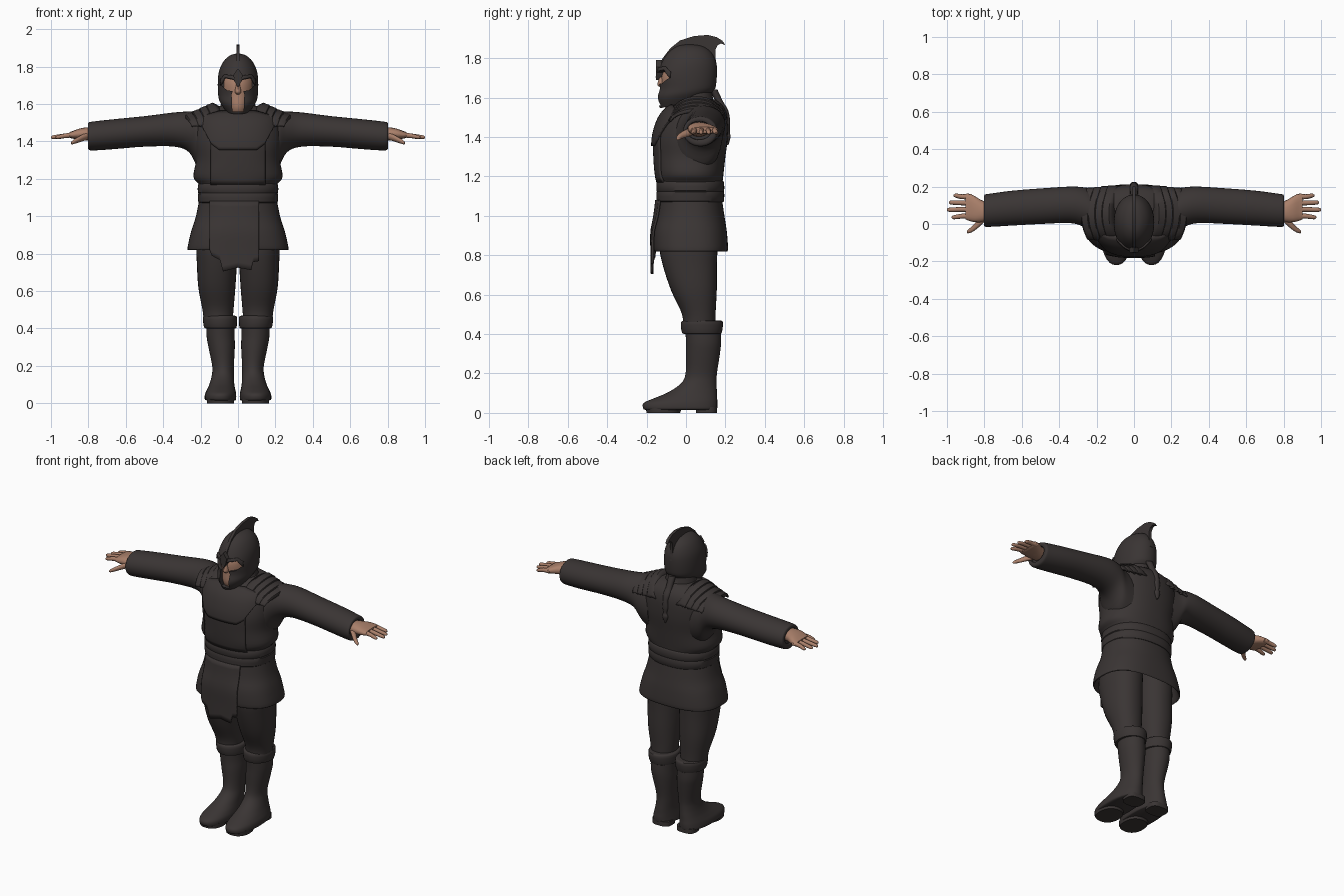
import bpy, bmesh, math


def material(name, rgb):
    m = bpy.data.materials.new(name)
    m.diffuse_color = (*rgb, 1)
    return m


DARK = material("dark cloth", (0.042, 0.035, 0.034))
SKIN = material("skin", (0.40, 0.215, 0.145))


def finish(name, bm, mat, mirror=False, thick=0):
    bmesh.ops.recalc_face_normals(bm, faces=bm.faces)
    me = bpy.data.meshes.new(name)
    bm.to_mesh(me)
    bm.free()
    me.materials.append(mat)
    ob = bpy.data.objects.new(name, me)
    bpy.context.collection.objects.link(ob)
    if thick:
        s = ob.modifiers.new("thickness", 'SOLIDIFY')
        s.thickness, s.offset = thick, 0
    if mirror:
        ob.modifiers.new("mirror", 'MIRROR').use_mirror_merge = False
    return ob


def catmull(a, b, c, d, t):
    return [q + 0.5 * t * (r - p + t * (2*p - 5*q + 4*r - s + t * (3*(q - r) + s - p)))
            for p, q, r, s in zip(a, b, c, d)]


def smooth_rows(rows, steps):
    out, n = [], len(rows)
    for i in range(n - 1):
        for k in range(steps):
            out.append(catmull(rows[max(i-1, 0)], rows[i], rows[i+1], rows[min(i+2, n-1)], k / steps))
    return out + [list(rows[-1])]


def loft(name, rows, mat, axis='z', n=32, steps=4, mirror=False, warp=None):
    """rows: (position, a_min, a_max, b_min, b_max, roundness power)"""
    bm, rings = bmesh.new(), []
    for t, a0, a1, b0, b1, p in smooth_rows(rows, steps):
        ring = []
        for k in range(n):
            c, s = math.cos(2*math.pi*k/n), math.sin(2*math.pi*k/n)
            a = (a0+a1)/2 + (a1-a0)/2 * math.copysign(abs(c)**(2/p), c)
            b = (b0+b1)/2 + (b1-b0)/2 * math.copysign(abs(s)**(2/p), s)
            co = (a, b, t) if axis == 'z' else (t, a, b)
            ring.append(bm.verts.new(warp(*co) if warp else co))
        rings.append(ring)
    for r, q in zip(rings, rings[1:]):
        for k in range(n):
            bm.faces.new((r[k], r[(k+1) % n], q[(k+1) % n], q[k]))
    bm.faces.new(rings[0])
    bm.faces.new(rings[-1])
    return finish(name, bm, mat, mirror)


def sym(z, w, y0, y1, p=2.3):
    return (z, -w, w, y0, y1, p)


def front_y(rows, x, z):
    """front surface of a lofted body at (x, z)"""
    rs = sorted(smooth_rows(rows, 4), key=lambda r: r[0])
    z = min(max(z, rs[0][0]), rs[-1][0])
    for a, b in zip(rs, rs[1:]):
        if z <= b[0]:
            f = (z - a[0]) / max(b[0] - a[0], 1e-6)
            _, x0, x1, y0, y1, p = [u + f*(v-u) for u, v in zip(a, b)]
            break
    q = min(abs(x) / x1, 0.98)
    return (y0+y1)/2 - (y1-y0)/2 * (1 - q**p)**(1/p)


def at(pts, x):
    for (a, u), (b, v) in zip(pts, pts[1:]):
        if x <= b:
            return u + (v-u) * max(0, x-a) / (b-a)
    return pts[-1][1]


def plate(name, rows, low, high, off, thick=0.01, nx=28, nz=12, mirror=False):
    """plate hugging a body's front between two outlines (x, z)"""
    bm, grid = bmesh.new(), []
    x0, x1 = low[0][0], low[-1][0]
    for i in range(nx + 1):
        x = x0 + (x1-x0) * i / nx
        lo, hi = at(low, x), at(high, x)
        zs = [lo + (hi-lo) * j / nz for j in range(nz + 1)]
        grid.append([bm.verts.new((x, front_y(rows, x, z) - off, z)) for z in zs])
    for g, h in zip(grid, grid[1:]):
        for j in range(nz):
            bm.faces.new((g[j], h[j], h[j+1], g[j+1]))
    return finish(name, bm, DARK, mirror, thick)


def prism(name, pts, lo, hi, axis):
    bm = bmesh.new()
    ends = [[bm.verts.new((d, u, v) if axis == 'x' else (u, d, v)) for u, v in pts] for d in (lo, hi)]
    for e in ends:
        bm.faces.new(e)
    for k in range(len(pts)):
        j = (k+1) % len(pts)
        bm.faces.new((ends[0][k], ends[0][j], ends[1][j], ends[1][k]))
    return finish(name, bm, DARK)


# tunic: torso and hollow-hemmed skirt
torso = [sym(1.06, .195, -.135, .18), sym(1.16, .205, -.14, .185), sym(1.21, .238, -.15, .19),
         sym(1.30, .225, -.157, .20), sym(1.40, .235, -.157, .212), sym(1.50, .225, -.125, .21),
         sym(1.555, .185, -.075, .19), sym(1.59, .11, -.02, .15)]
loft("tunic_torso", torso, DARK, n=48)
skirt = [sym(.83, .27, -.165, .213, 2.6), sym(.92, .25, -.165, .207, 2.5), sym(1.0, .225, -.15, .195),
         sym(1.1, .205, -.138, .18)]
loft("tunic_skirt", [sym(.92, .235, -.145, .19, 2.5), sym(.83, .258, -.152, .2, 2.6)] + skirt, DARK, n=48)
loft("belt", [sym(1.07, .20, -.14, .185), sym(1.075, .212, -.15, .193), sym(1.12, .215, -.15, .194),
              sym(1.124, .207, -.146, .19), sym(1.128, .215, -.15, .194), sym(1.17, .213, -.15, .193),
              sym(1.178, .20, -.14, .185)], DARK, n=48, steps=2)

# breast panel, bib and hanging front flap
plate("breast_panel", torso, [(-.145, 1.17), (.145, 1.17)], [(-.145, 1.46), (.145, 1.46)], .004)
plate("chest_bib", torso, [(-.2, 1.5), (-.14, 1.385), (-.1, 1.355), (.1, 1.355), (.14, 1.385), (.2, 1.5)],
      [(-.2, 1.53), (-.1, 1.56), (.1, 1.56), (.2, 1.53)], .011, .012, 40)
plate("front_flap", skirt, [(-.15, .82), (-.14, .79), (-.095, .765), (-.08, .705), (0, .725), (.07, .712),
                            (.08, .755), (.11, .76)], [(-.15, 1.08), (.11, 1.08)], .01, .012, 52)

# sleeves
loft("sleeve", [(.15, -.06, .18, 1.22, 1.55, 2), (.21, -.055, .185, 1.25, 1.56, 2), (.26, -.02, .195, 1.34, 1.56, 2),
                (.34, .005, .2, 1.372, 1.555, 2), (.5, 0, .19, 1.372, 1.535, 2), (.65, -.008, .178, 1.36, 1.52, 2),
                (.77, -.015, .162, 1.352, 1.507, 2), (.80, -.012, .155, 1.358, 1.5, 2), (.80, .005, .13, 1.385, 1.48, 2),
                (.785, .005, .13, 1.385, 1.48, 2)], DARK, 'x', mirror=True)

# hands
loft("palm", [(.76, .02, .11, 1.4, 1.475, 2), (.81, .01, .125, 1.405, 1.475, 2.2), (.85, .01, .148, 1.412, 1.468, 2.5),
              (.885, .018, .163, 1.415, 1.455, 2.6), (.9, .025, .16, 1.42, 1.45, 2.6)], SKIN, 'x', 20, mirror=True)
for i, (y, tip) in enumerate([(.042, .975), (.078, 1.0), (.113, .99), (.146, .965)]):
    y1 = y + (i - 1.5) * .004
    loft("finger", [(.87, y-.015, y+.015, 1.42, 1.45, 2), (.92, y-.013, y+.013, 1.418, 1.444, 2),
                    (tip-.012, y1-.011, y1+.011, 1.413, 1.433, 2), (tip, y1-.003, y1+.003, 1.419, 1.425, 2)],
         SKIN, 'x', 10, 3, True)
loft("thumb", [(.80, .01, .055, 1.41, 1.45, 2), (.835, -.022, .022, 1.4, 1.435, 2), (.865, -.043, -.012, 1.39, 1.418, 2),
               (.888, -.05, -.03, 1.384, 1.402, 2), (.893, -.045, -.04, 1.39, 1.395, 2)], SKIN, 'x', 12, mirror=True)

# layered shoulder plates, arching front to back
for i in range(4):
    bm, cols = bmesh.new(), []
    xa, xb, top = .105 + .04*i, .165 + .037*i, 1.59 - .017*i
    for k in range(25):
        a = math.radians(12 + 156*k/24)
        c, s = math.cos(a), math.sin(a)
        cols.append([bm.verts.new((x - .035*abs(c)**2, .055 - (.15 - .004*i)*c, 1.465 + (z - 1.465)*s))
                     for x, z in ((xa, top - .004), ((xa+xb)/2, top + .012), (xb, top + .002), (xb + .004, top - .014))])
    for g, h in zip(cols, cols[1:]):
        for j in range(3):
            bm.faces.new((g[j], h[j], h[j+1], g[j+1]))
    finish("shoulder_plate", bm, DARK, True, .01)

# legs, boots and cuffs
loft("trouser_leg", [(.42, .03, .18, -.015, .15, 2), (.5, .024, .19, -.02, .15, 2.1), (.62, .014, .212, -.075, .156, 2.2),
                     (.75, .006, .22, -.118, .157, 2.2), (.85, .003, .222, -.135, .16, 2.2), (.96, .0, .2, -.12, .16, 2.2)],
     DARK, mirror=True)
loft("boot", [(.015, .016, .165, -.205, .15, 2.3), (.022, .01, .178, -.217, .158, 2.3), (.05, .01, .176, -.215, .16, 2.2),
              (.075, .015, .165, -.16, .158, 2.2), (.105, .02, .152, -.09, .157, 2.1), (.15, .022, .14, -.025, .155, 2),
              (.2, .022, .138, -.002, .157, 2), (.3, .017, .158, 0, .172, 2), (.36, .018, .168, 0, .178, 2),
              (.44, .018, .17, -.005, .175, 2)], DARK, mirror=True)
loft("heel", [(0, .025, .15, .05, .157, 3), (.03, .025, .15, .05, .157, 3)], DARK, steps=1, mirror=True)
loft("toe_sole", [(0, .022, .165, -.2, -.03, 2.3), (.03, .02, .168, -.205, -.02, 2.3)], DARK, steps=1, mirror=True)
loft("boot_cuff", [(.4, .025, .16, 0, .17, 2), (.403, .009, .18, -.018, .18, 2), (.43, .006, .186, -.025, .186, 2),
                   (.46, .006, .188, -.025, .187, 2), (.468, .015, .18, -.015, .178, 2), (.468, .03, .165, 0, .16, 2)],
     DARK, steps=2, mirror=True)

# head, nose and scarf collar
loft("head", [sym(1.53, .055, -.09, .1, 2), sym(1.58, .066, -.122, .1, 2), sym(1.65, .085, -.122, .11, 2),
              sym(1.72, .088, -.122, .12, 2), sym(1.79, .07, -.085, .1, 2)], SKIN)
loft("nose", [sym(1.652, .008, -.13, -.11, 2), sym(1.665, .017, -.145, -.1, 2), sym(1.7, .011, -.136, -.1, 2),
              sym(1.73, .008, -.125, -.1, 2)], SKIN, n=12)
loft("collar", [sym(1.5, .15, -.09, .19, 2), sym(1.54, .125, -.07, .175, 2), sym(1.545, .115, -.06, .165, 2),
                sym(1.58, .105, -.05, .15, 2), sym(1.585, .095, -.045, .14, 2), sym(1.64, .085, -.04, .13, 2)],
     DARK, steps=2)

# helmet with a T-shaped face opening
helm = [sym(1.545, .07, -.132, .11, 2), sym(1.6, .098, -.15, .135, 2.1), sym(1.65, .106, -.138, .15, 2.1),
        sym(1.72, .108, -.142, .157, 2.1), sym(1.78, .1, -.122, .153, 2), sym(1.83, .076, -.088, .128, 2),
        sym(1.86, .042, -.045, .085, 2), sym(1.87, .006, 0, .03, 2)]
helmet = loft("helmet", helm, DARK, n=48,
              warp=lambda x, y, z: (x, y, z + max(0, 1.65-z) * .6 * (y+.135)/.28))
half = [(.03, 1.56), (.034, 1.652), (.028, 1.668), (.06, 1.674), (.088, 1.7), (.072, 1.738), (.02, 1.728)]
cutter = prism("face_cutter", half + [(-x, z) for x, z in reversed(half)], -.3, -.065, 'y')
cutter.hide_render = True
cutter.hide_set(True)
b = helmet.modifiers.new("face opening", 'BOOLEAN')
b.object, b.operation, b.solver = cutter, 'DIFFERENCE', 'EXACT'
plate("brow_ridge", helm, [(.0, 1.715), (.03, 1.733), (.07, 1.74), (.092, 1.7)],
      [(.0, 1.75), (.03, 1.752), (.07, 1.757), (.092, 1.73)], .004, .01, 16, 3, True)
prism("nose_guard", [(-.025, 1.755), (-.018, 1.72), (0, 1.69), (.018, 1.72), (.025, 1.755), (0, 1.79)], -.153, -.115, 'y')
prism("crest", [(-.155, 1.7), (-.142, 1.75), (-.118, 1.8), (-.08, 1.85), (-.03, 1.89), (.04, 1.912), (.11, 1.918),
                (.155, 1.907), (.185, 1.888), (.2, 1.866), (.178, 1.874), (.16, 1.866), (.15, 1.845), (.15, 1.8),
                (.158, 1.74), (.1, 1.7), (0, 1.75), (-.1, 1.74)], -.009, .009, 'x')

# braid hanging down the back
loft("braid", [(1.36, -.004, .004, .208, .216, 2), (1.40, -.02, .02, .198, .226, 2), (1.425, -.012, .012, .202, .222, 2),
               (1.46, -.02, .02, .196, .224, 2), (1.5, -.017, .017, .192, .222, 2), (1.54, -.023, .023, .175, .212, 2),
               (1.58, -.02, .02, .15, .188, 2), (1.64, -.024, .024, .12, .16, 2)], DARK, n=12)

for ob in bpy.context.collection.objects:
    if not ob.hide_render:
        ob.select_set(True)
        bpy.context.view_layer.objects.active = ob
bpy.ops.object.shade_smooth_by_angle(angle=math.radians(40))
